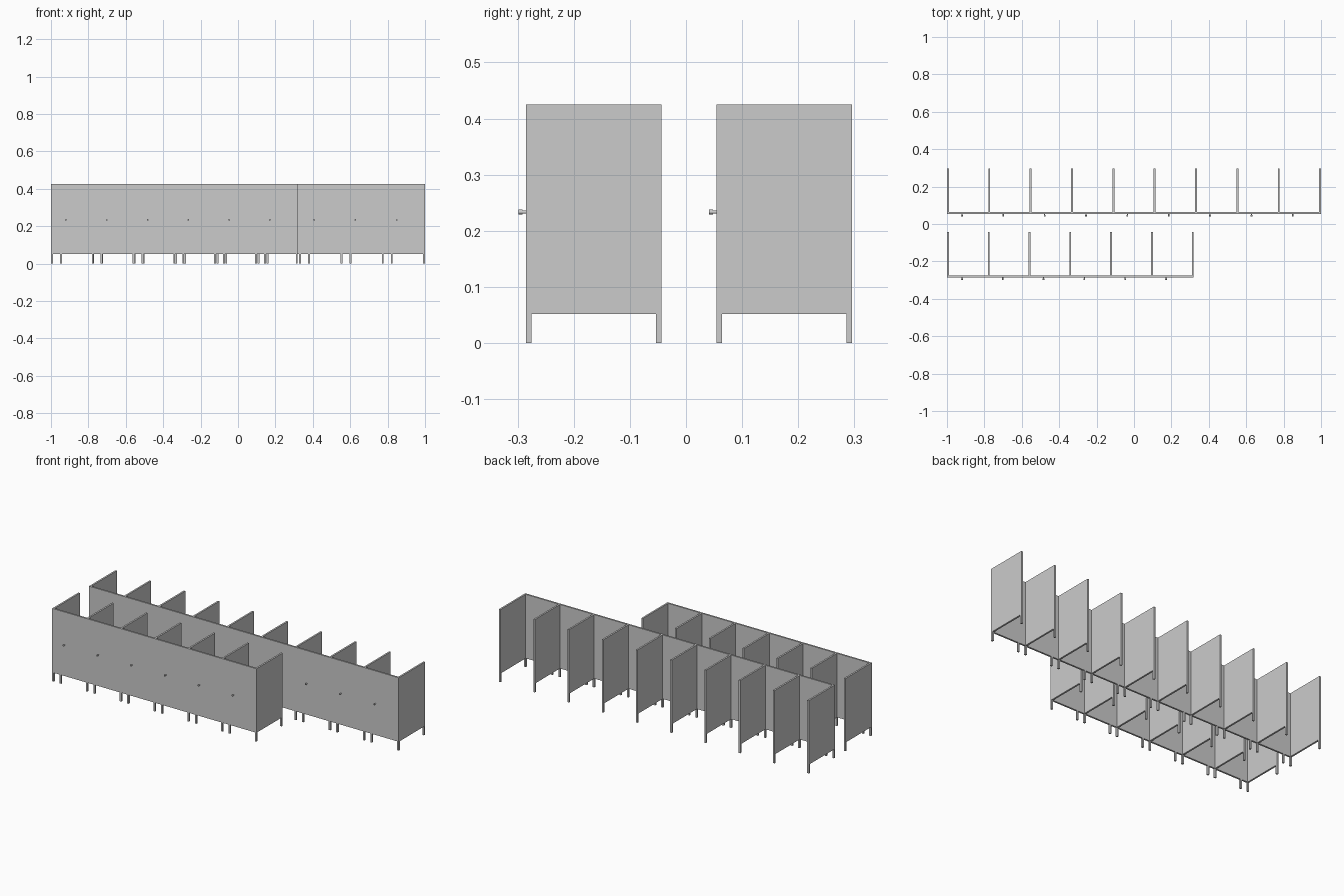
import bpy, bmesh
from mathutils import Matrix

if "Cube" in bpy.data.objects:
    bpy.data.objects.remove(bpy.data.objects["Cube"])

T = 0.01                  # panel thickness and leg width
DEPTH = 0.242             # front-to-back size of a stall
Z0, Z1 = 0.0515, 0.425    # panel bottom and top


def finish(name, bm):
    mesh = bpy.data.meshes.new(name)
    bm.to_mesh(mesh)
    bm.free()
    ob = bpy.data.objects.new(name, mesh)
    bpy.context.collection.objects.link(ob)
    return ob


def box(name, x0, x1, y0, y1, z0, z1):
    bm = bmesh.new()
    m = (Matrix.Translation(((x0 + x1) / 2, (y0 + y1) / 2, (z0 + z1) / 2))
         @ Matrix.Diagonal((x1 - x0, y1 - y0, z1 - z0, 1)))
    bmesh.ops.create_cube(bm, size=1, matrix=m)
    return finish(name, bm)


def knob(name, x, y, z):
    # turned knob: narrow neck and wider head, pointing to -y
    bm = bmesh.new()
    for r, a, b in ((0.003, 0, 0.009), (0.0045, 0.006, 0.0127)):
        m = (Matrix.Translation((x, y - (a + b) / 2, z))
             @ Matrix.Rotation(1.5707963, 4, 'X'))
        bmesh.ops.create_cone(bm, cap_ends=True, segments=12, radius1=r,
                              radius2=r, depth=b - a, matrix=m)
    return finish(name, bm)


def stall_row(row, x_first, x_last, stalls, y):
    step = (x_last - x_first) / stalls
    # continuous door front
    box(f"{row}_door_front", x_first - T / 2, x_last + T / 2, y, y + T, Z0, Z1)
    for i in range(stalls + 1):
        x = x_first + i * step
        # divider wall with a leg at each end
        box(f"{row}_divider_{i}", x - T / 2, x + T / 2, y + T, y + DEPTH, Z0, Z1)
        box(f"{row}_front_leg_{i}", x - T / 2, x + T / 2, y, y + T, 0, Z0)
        box(f"{row}_rear_leg_{i}", x - T / 2, x + T / 2,
            y + DEPTH - T, y + DEPTH, 0, Z0)
        if i < stalls:
            # second front leg beside the door, and the door knob
            xl = x + 0.048
            box(f"{row}_door_leg_{i}", xl - T / 2, xl + T / 2, y, y + T, 0, Z0)
            knob(f"{row}_door_knob_{i}", x + 0.075, y, 0.2335)


stall_row("front_row", -0.995, 0.314, 6, -0.2855)
stall_row("back_row", -0.995, 0.995, 9, 0.054)
